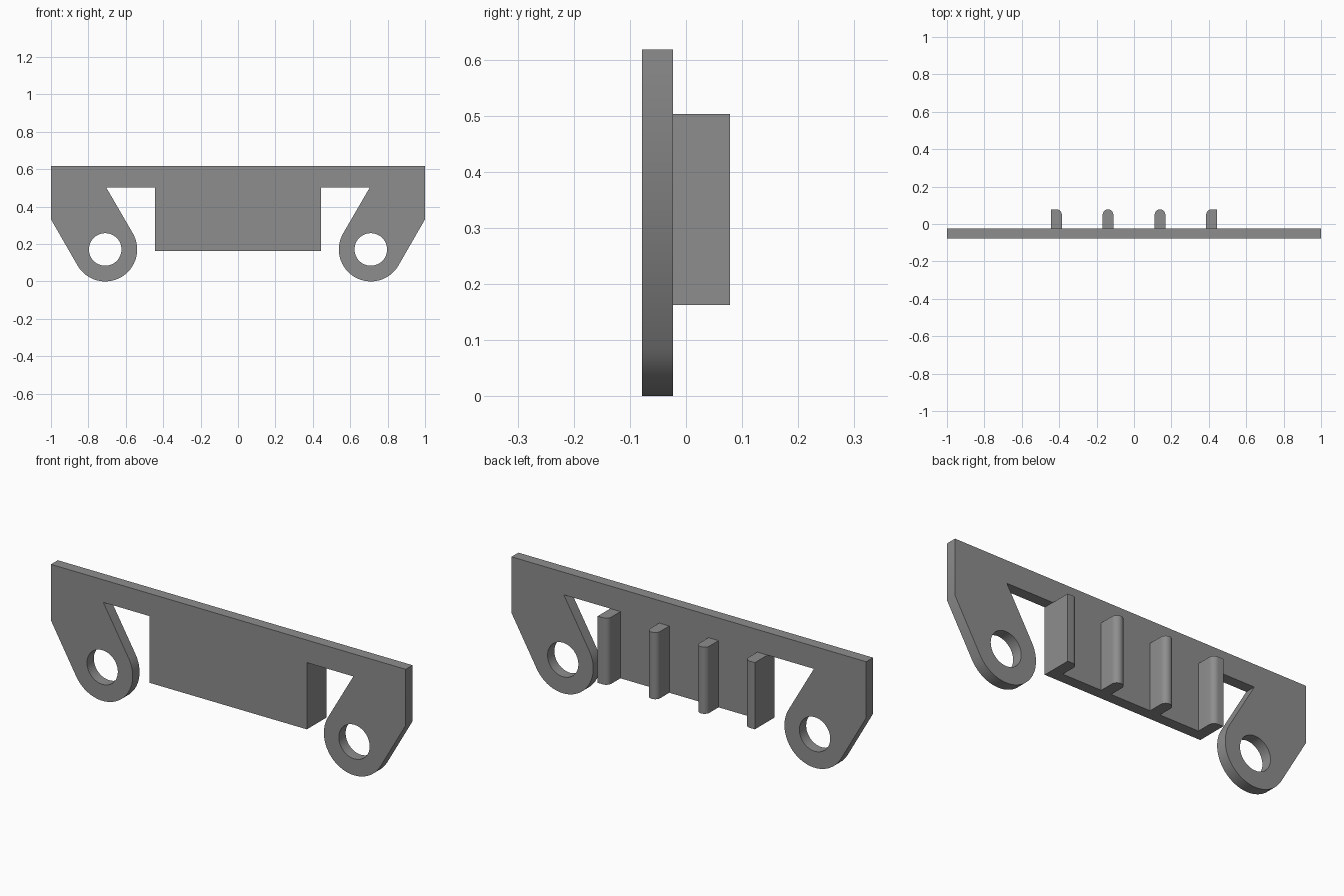
import bpy, bmesh, math
from mathutils import Matrix

if "Cube" in bpy.data.objects:
    bpy.data.objects.remove(bpy.data.objects["Cube"])

grey = bpy.data.materials.new("plain grey")
grey.diffuse_color = (0.27, 0.27, 0.27, 1)
grey.use_nodes = True
grey.node_tree.nodes["Principled BSDF"].inputs["Base Color"].default_value = grey.diffuse_color


def arc(cx, cy, r, a0, a1, n):
    """Points on an arc, angles in degrees, both ends included."""
    return [(cx + r * math.cos(math.radians(a0 + (a1 - a0) * i / n)),
             cy + r * math.sin(math.radians(a0 + (a1 - a0) * i / n))) for i in range(n + 1)]


def extruded(name, loops, depth, matrix):
    """Fill closed outlines (inner ones become holes) and extrude them both ways."""
    curve = bpy.data.curves.new(name + "_outline", 'CURVE')
    curve.dimensions = '2D'
    curve.fill_mode = 'BOTH'
    curve.extrude = depth / 2
    for pts in loops:
        spline = curve.splines.new('POLY')
        spline.points.add(len(pts) - 1)
        for p, (x, y) in zip(spline.points, pts):
            p.co = (x, y, 0, 1)
        spline.use_cyclic_u = True
    temp = bpy.data.objects.new(name + "_temp", curve)
    bpy.context.collection.objects.link(temp)
    bpy.context.view_layer.update()
    mesh = bpy.data.meshes.new_from_object(
        temp.evaluated_get(bpy.context.evaluated_depsgraph_get()))
    bpy.data.objects.remove(temp)
    bpy.data.curves.remove(curve)
    bm = bmesh.new()
    bm.from_mesh(mesh)
    bmesh.ops.remove_doubles(bm, verts=bm.verts, dist=1e-5)
    bm.transform(matrix)
    bmesh.ops.recalc_face_normals(bm, faces=bm.faces)
    bm.to_mesh(mesh)
    bm.free()
    mesh.name = name
    mesh.materials.clear()
    mesh.materials.append(grey)
    obj = bpy.data.objects.new(name, mesh)
    bpy.context.collection.objects.link(obj)
    bpy.ops.object.select_all(action='DESELECT')
    obj.select_set(True)
    bpy.context.view_layer.objects.active = obj
    bpy.ops.object.shade_smooth_by_angle(angle=math.radians(30))
    return obj


# Flat plate: top bar, central panel and two slanted ears with round holes
EAR_X, EAR_Z, EAR_R, HOLE_R = 0.71, 0.171, 0.171, 0.087
right = [(0.443, 0.163), (0.443, 0.503), (0.705, 0.503)]
right += arc(EAR_X, EAR_Z, EAR_R, 150, 330, 32)
right += [(1, 0.332), (1, 0.618)]
left = [(-x, z) for x, z in reversed(right)]
holes = [arc(s * EAR_X, EAR_Z, HOLE_R, 0, 352.5, 47) for s in (-1, 1)]
extruded("plate", [right + left] + holes, 0.055,
         Matrix.Translation((0, -0.0505, 0)) @ Matrix.Rotation(math.pi / 2, 4, 'X'))

# Four upright ribs on the back; the end ribs have a square outer corner
Y0, Y1, W = -0.025, 0.078, 0.057
R = W / 2
for name, cx, round_left, round_right in (
        ("left_end_rib", -0.4145, False, True),
        ("left_middle_rib", -0.139, True, True),
        ("right_middle_rib", 0.139, True, True),
        ("right_end_rib", 0.4145, True, False)):
    pts = [(cx - R, Y0), (cx + R, Y0)]
    pts += arc(cx, Y1 - R, R, 0, 90, 8) if round_right else [(cx + R, Y1), (cx, Y1)]
    pts += arc(cx, Y1 - R, R, 90, 180, 8)[1:] if round_left else [(cx - R, Y1)]
    extruded(name, [pts], 0.34, Matrix.Translation((0, 0, 0.333)))
